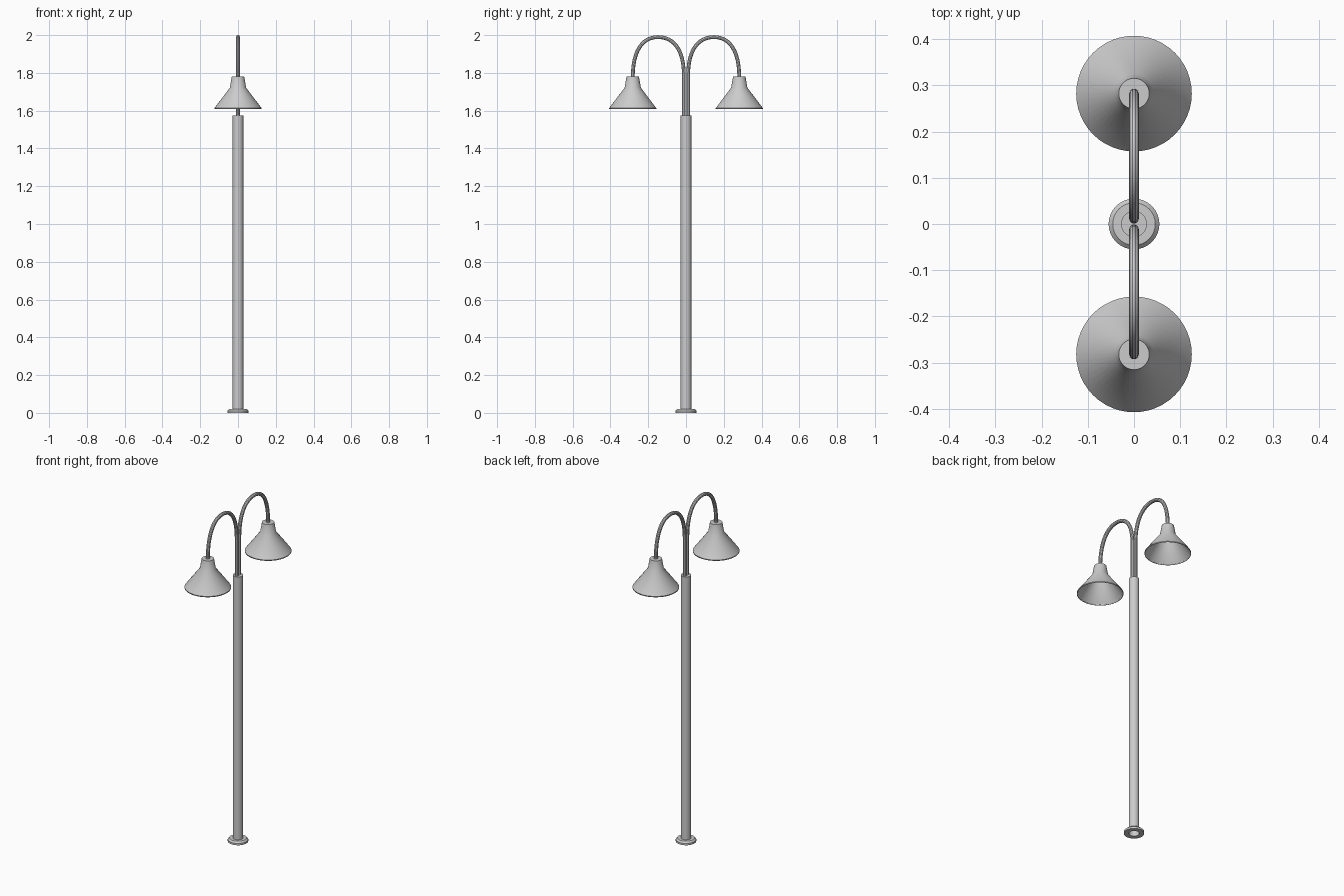
import bpy, bmesh, math

if "Cube" in bpy.data.objects:
    bpy.data.objects.remove(bpy.data.objects["Cube"])

ARM_Y, LAMP_Y = 0.0115, 0.282


def smooth(obj):
    bpy.ops.object.select_all(action='DESELECT')
    obj.select_set(True)
    bpy.context.view_layer.objects.active = obj
    bpy.ops.object.shade_smooth_by_angle(angle=math.radians(30))


def lathe(name, profile, y=0.0, segments=32):
    """Revolve (radius, z) points around the vertical axis."""
    bm = bmesh.new()
    verts = [bm.verts.new((r, 0, z)) for r, z in profile]
    edges = [bm.edges.new(pair) for pair in zip(verts, verts[1:])]
    bmesh.ops.spin(bm, geom=verts + edges, cent=(0, 0, 0), axis=(0, 0, 1),
                   angle=math.tau, steps=segments)
    bmesh.ops.remove_doubles(bm, verts=bm.verts, dist=1e-5)
    bmesh.ops.recalc_face_normals(bm, faces=bm.faces)
    mesh = bpy.data.meshes.new(name)
    bm.to_mesh(mesh)
    bm.free()
    obj = bpy.data.objects.new(name, mesh)
    obj.location.y = y
    bpy.context.collection.objects.link(obj)
    smooth(obj)
    return obj


def arm(name, side):
    """Bent tube rising from the pole and arching down into a lamp."""
    curve = bpy.data.curves.new(name, 'CURVE')
    curve.dimensions = '3D'
    curve.bevel_depth = 0.0105
    curve.bevel_resolution = 3
    curve.resolution_u = 12
    curve.use_fill_caps = True
    spline = curve.splines.new('BEZIER')
    # each point: (y, z), left handle offset, right handle offset
    points = [((ARM_Y, 1.57), (0, -0.05), (0, 0.05)),
              ((ARM_Y, 1.79), (0, -0.05), (0, 0.13)),
              ((0.148, 1.9895), (-0.085, 0), (0.085, 0)),
              ((LAMP_Y, 1.775), (0, 0.14), (0, -0.02))]
    spline.bezier_points.add(len(points) - 1)
    for bp, ((y, z), (ly, lz), (ry, rz)) in zip(spline.bezier_points, points):
        bp.handle_left_type = bp.handle_right_type = 'FREE'
        bp.co = (0, side * y, z)
        bp.handle_left = (0, side * (y + ly), z + lz)
        bp.handle_right = (0, side * (y + ry), z + rz)
    obj = bpy.data.objects.new(name, curve)
    bpy.context.collection.objects.link(obj)
    bpy.ops.object.select_all(action='DESELECT')
    obj.select_set(True)
    bpy.context.view_layer.objects.active = obj
    bpy.ops.object.convert(target='MESH')
    smooth(bpy.context.object)


# Base flange, a ring around the foot of the pole
lathe("base_flange", [(0.028, 0), (0.055, 0), (0.055, 0.011),
                      (0.046, 0.02), (0.028, 0.02)])

# Pole, closed at the top
lathe("pole", [(0.028, 0), (0.028, 1.575), (0, 1.575)])

# Two arms with open conical lamp shades
for label, side in (("front", -1), ("back", 1)):
    arm(label + "_arm", side)
    shade = lathe(label + "_lamp_shade",
                  [(0, 1.78), (0.033, 1.78), (0.043, 1.722),
                   (0.125, 1.613), (0.125, 1.608)], side * LAMP_Y, 48)
    wall = shade.modifiers.new("wall", 'SOLIDIFY')
    wall.thickness = 0.002
    wall.offset = -1
